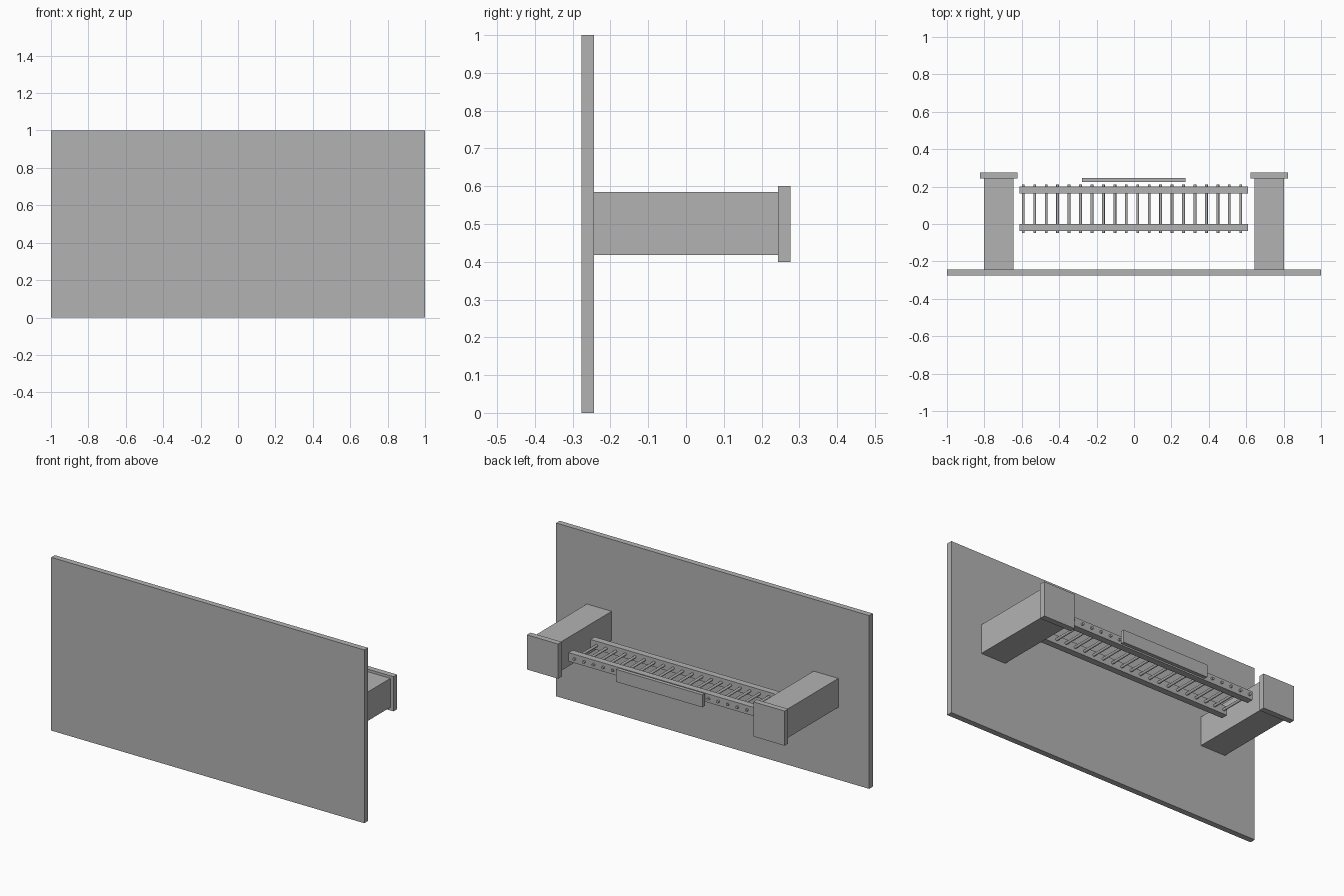
import bpy, bmesh, math
from mathutils import Matrix, Vector

cube = bpy.data.objects.get("Cube")
if cube:
    bpy.data.objects.remove(cube, do_unlink=True)

grey = bpy.data.materials.new("plain_grey")
grey.use_nodes = True
grey.diffuse_color = (0.45, 0.45, 0.45, 1)
grey.node_tree.nodes["Principled BSDF"].inputs["Base Color"].default_value = (0.45, 0.45, 0.45, 1)


def add_object(name, bm):
    mesh = bpy.data.meshes.new(name)
    bm.to_mesh(mesh)
    bm.free()
    mesh.materials.append(grey)
    obj = bpy.data.objects.new(name, mesh)
    bpy.context.collection.objects.link(obj)
    return obj


def box(name, x, y, z):
    """Box from (min, max) ranges on each axis."""
    bm = bmesh.new()
    size = [r[1] - r[0] for r in (x, y, z)]
    centre = Vector([(r[0] + r[1]) / 2 for r in (x, y, z)])
    bmesh.ops.create_cube(bm, size=1, matrix=Matrix.Translation(centre) @ Matrix.Diagonal((*size, 1)))
    return add_object(name, bm)


# Large upright panel
box("front_panel", (-1, 1), (-0.276, -0.243), (0, 1))

# Arms with end caps, one on each side
for side, s in (("left", 1), ("right", -1)):
    box(side + "_arm", sorted((s * 0.645, s * 0.803)), (-0.243, 0.243), (0.418, 0.585))
    box(side + "_arm_cap", sorted((s * 0.623, s * 0.823)), (0.243, 0.276), (0.4, 0.6))

# Ladder rails
box("front_rail", (-0.613, 0.61), (-0.038, 0.0), (0.475, 0.525))
box("back_rail", (-0.613, 0.61), (0.162, 0.2), (0.475, 0.525))

# Round rungs passing through both rails
bm = bmesh.new()
for i in range(20):
    place = Matrix.Translation((-0.592 + i * 0.0612, 0.081, 0.5)) @ Matrix.Rotation(math.pi / 2, 4, 'X')
    bmesh.ops.create_cone(bm, cap_ends=True, segments=16, radius1=0.0075, radius2=0.0075,
                          depth=0.258, matrix=place)
rungs = add_object("ladder_rungs", bm)
bpy.context.view_layer.objects.active = rungs
rungs.select_set(True)
bpy.ops.object.shade_smooth_by_angle(angle=math.radians(40))

# Thin bar behind the ladder
box("back_bar", (-0.277, 0.275), (0.224, 0.246), (0.464, 0.536))
